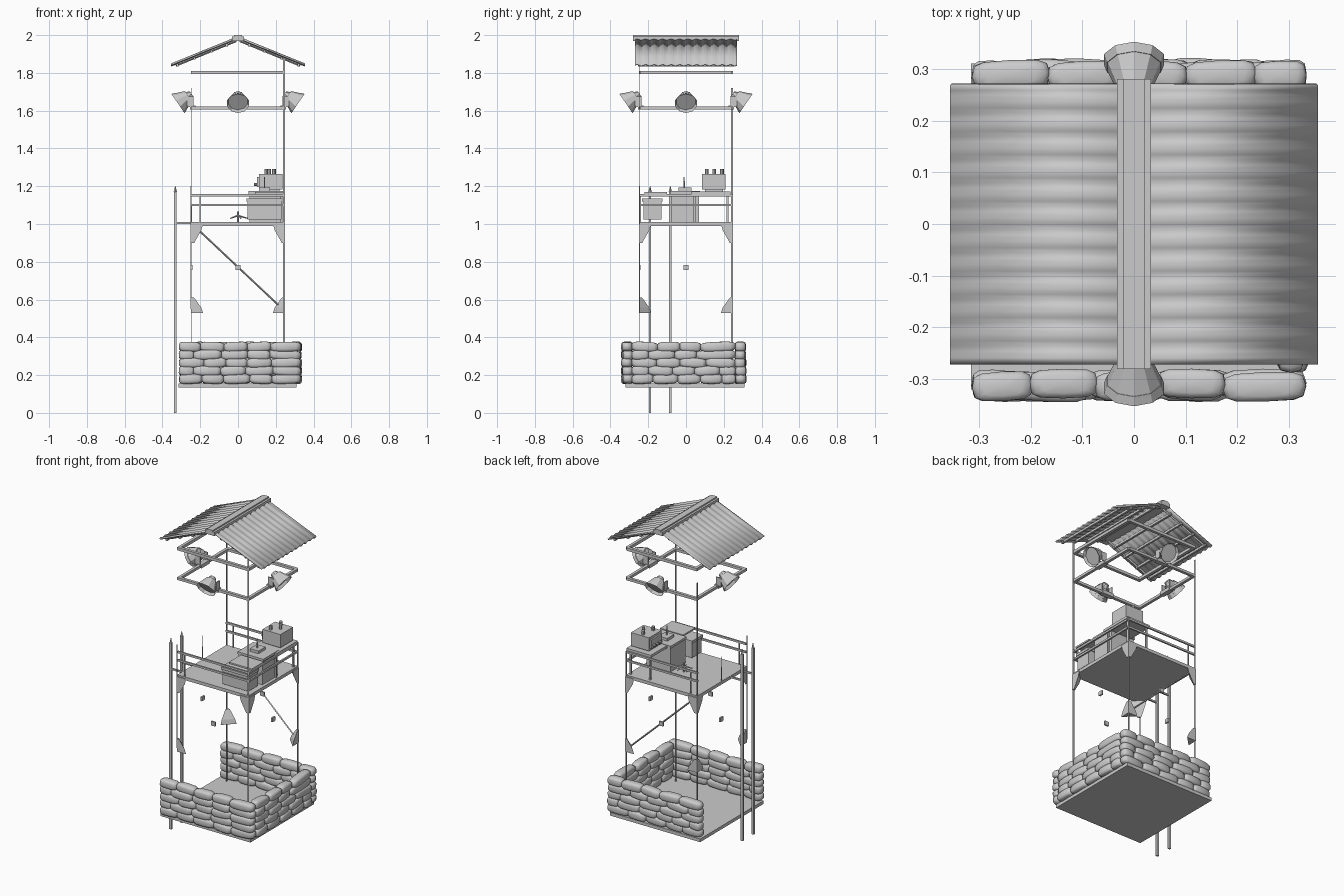
import bpy, bmesh, math, random
from mathutils import Vector, Matrix

if "Cube" in bpy.data.objects:
    bpy.data.objects.remove(bpy.data.objects["Cube"])

random.seed(4)


def finish(name, bm, smooth=False):
    bmesh.ops.recalc_face_normals(bm, faces=bm.faces)
    me = bpy.data.meshes.new(name)
    bm.to_mesh(me)
    bm.free()
    ob = bpy.data.objects.new(name, me)
    bpy.context.collection.objects.link(ob)
    if smooth:
        for p in me.polygons:
            p.use_smooth = True
    return ob


def add_box(bm, x0, x1, y0, y1, z0, z1):
    m = Matrix.Translation(((x0 + x1) / 2, (y0 + y1) / 2, (z0 + z1) / 2))
    bmesh.ops.create_cube(bm, size=1, matrix=m @ Matrix.Diagonal((x1 - x0, y1 - y0, z1 - z0, 1)))


def boxes(name, *specs):
    bm = bmesh.new()
    for s in specs:
        add_box(bm, *s)
    return finish(name, bm)


def add_tube(bm, a, b, r1, r2=None, sides=6):
    a, b = Vector(a), Vector(b)
    d = b - a
    m = Matrix.Translation((a + b) / 2) @ d.to_track_quat('Z', 'Y').to_matrix().to_4x4()
    return bmesh.ops.create_cone(bm, cap_ends=True, segments=sides, radius1=r1,
                                 radius2=r1 if r2 is None else r2, depth=d.length, matrix=m)


def square_frame(name, z, t, e=0.24):
    w = 0.009
    boxes(name, *[(-e - w, e, s * e - w, s * e + w, z - t, z + t) for s in (-1, 1)],
          *[(s * e - w, s * e + w, -e, e, z - t, z + t) for s in (-1, 1)])


# base slab
boxes("base_slab", (-0.315, 0.31, -0.32, 0.31, 0.135, 0.155))


# sandbag walls on front, back and right; left side stays open
def add_bag(bm, centre, length, along_y):
    new = bmesh.ops.create_uvsphere(bm, u_segments=12, v_segments=7, radius=1)["verts"]
    yaw = random.uniform(-0.06, 0.06) + (math.pi / 2 if along_y else 0)
    rot = Matrix.Rotation(yaw, 3, 'Z') @ Matrix.Rotation(random.uniform(-0.06, 0.06), 3, 'Y')
    for v in new:
        c = Vector([math.copysign(abs(q) ** 0.55, q) for q in v.co])
        v.co = rot @ Vector((c.x * length / 2, c.y * 0.029, c.z * 0.0265)) + Vector(centre)


def bag_wall(name, fixed, lo, hi, along_y):
    bm = bmesh.new()
    for row in range(5):
        p = lo
        first = row % 2
        z = 0.18 + row * 0.0425
        while p < hi - 0.02:
            ln = random.uniform(0.11, 0.15) * (0.6 if first else 1)
            first = 0
            if hi - p - ln < 0.06:
                ln = hi - p
            f = fixed + random.uniform(-0.004, 0.004)
            mid = p + ln / 2
            add_bag(bm, (f, mid, z) if along_y else (mid, f, z), ln + 0.008, along_y)
            p += ln
    finish(name, bm, True)


bag_wall("sandbags_front", -0.312, -0.31, 0.33, False)
bag_wall("sandbags_back", 0.288, -0.31, 0.33, False)
bag_wall("sandbags_right", 0.307, -0.285, 0.26, True)

# thin corner posts
boxes("corner_posts", (0.238, 0.248, -0.247, -0.243, 0.155, 1.88),
      (-0.25, -0.247, 0.238, 0.248, 0.155, 1.72),
      (-0.2515, -0.2485, -0.248, -0.244, 0.55, 1.2),
      (0.243, 0.246, 0.238, 0.248, 0.155, 1.16))

# ladder rails and the arms tying them to the platform
bm = bmesh.new()
for y in (-0.19, -0.083):
    add_box(bm, -0.34, -0.325, y - 0.006, y + 0.006, 0, 1.17)
    add_tube(bm, (-0.332, y, 1.17), (-0.332, y, 1.2), 0.009, 0.001, 4)
    add_box(bm, -0.34, -0.245, y - 0.005, y + 0.005, 1.0, 1.01)
finish("ladder", bm)

# corner gussets under the platform and at the lower joint
bm = bmesh.new()
for sx, sy in ((-1, -1), (1, -1), (-1, 1), (1, 1)):
    levels = [(1.0, 0.90)]
    if (sx, sy) != (1, -1):
        levels.append((0.53, 0.61))
    for zw, zt in levels:
        zm = zw + (zt - zw) * 0.35
        pts = [(0, 0, zw), (0.065, 0, zw), (0, 0.065, zw), (0, 0, zt), (0.018, 0, zt),
               (0, 0.018, zt), (0.055, 0, zm), (0, 0.055, zm)]
        vs = [bm.verts.new((sx * (0.25 - x), sy * (0.25 - y), z)) for x, y, z in pts]
        bmesh.ops.convex_hull(bm, input=vs)
finish("corner_gussets", bm)

# back brace and joint plates on every side
bm = bmesh.new()
add_tube(bm, (-0.2, 0.245, 0.96), (0.215, 0.245, 0.57), 0.005, sides=4)
for s in (-1, 1):
    add_box(bm, -0.014, 0.014, s * 0.245 - 0.005, s * 0.245 + 0.005, 0.757, 0.783)
    add_box(bm, s * 0.245 - 0.005, s * 0.245 + 0.005, -0.014, 0.014, 0.757, 0.783)
finish("brace_and_plates", bm)

# platform deck
boxes("platform", (-0.25, 0.245, -0.245, 0.245, 0.99, 1.01))

# railings on front, back and right, with uprights
rails = []
for z in (1.10, 1.152):
    rails += [(-0.25, 0.25, s * 0.24 - 0.005, s * 0.24 + 0.005, z - 0.006, z + 0.006) for s in (-1, 1)]
    rails.append((0.236, 0.246, -0.24, 0.24, z - 0.006, z + 0.006))
rails += [(-0.204, -0.198, s * 0.24 - 0.003, s * 0.24 + 0.003, 1.01, 1.15) for s in (-1, 1)]
boxes("railings", *rails)
bm = bmesh.new()
add_tube(bm, (-0.247, 0, 1.0), (-0.247, 0, 1.2), 0.004, 0.0005, 4)
finish("left_spike", bm)

# tall crate with lid
boxes("tall_crate", (0.06, 0.225, -0.08, 0.068, 1.01, 1.16), (0.055, 0.235, -0.085, 0.073, 1.16, 1.175),
      (0.11, 0.17, -0.04, 0.03, 1.175, 1.192))
bm = bmesh.new()
add_tube(bm, (0.14, -0.01, 1.19), (0.14, -0.01, 1.25), 0.004, 0.003)
finish("crate_handle", bm)

# small supply box
boxes("supply_box", (0.05, 0.23, -0.225, -0.13, 1.025, 1.12), (0.045, 0.235, -0.232, -0.125, 1.118, 1.134),
      (0.09, 0.25, -0.22, -0.1, 1.16, 1.17))

# table with legs
boxes("table", (0.08, 0.25, 0.03, 0.235, 1.157, 1.173),
      *[(x, x + 0.01, y, y + 0.01, 1.01, 1.157) for x in (0.09, 0.225) for y in (0.04, 0.215)])

# radio set with knobs
boxes("radio", (0.11, 0.235, 0.085, 0.21, 1.182, 1.265), (0.1, 0.11, 0.095, 0.2, 1.195, 1.25),
      (0.125, 0.22, 0.1, 0.195, 1.173, 1.182))
bm = bmesh.new()
for x, y in ((0.15, 0.11), (0.19, 0.15), (0.165, 0.19)):
    add_tube(bm, (x, y, 1.265), (x, y, 1.29), 0.01, sides=8)
for y in (0.12, 0.15, 0.18):
    add_tube(bm, (0.085, y, 1.21), (0.1, y, 1.21), 0.008, sides=8)
finish("radio_knobs", bm)

# star-shaped stool base
bm = bmesh.new()
for i in range(5):
    a = i * math.tau / 5
    add_tube(bm, (0, 0.02, 1.045), (0.05 * math.cos(a), 0.02 + 0.05 * math.sin(a), 1.03), 0.005, 0.003, 4)
add_tube(bm, (0, 0.02, 1.01), (0, 0.02, 1.065), 0.006)
finish("stool_base", bm)

# lamp frame and roof frame
square_frame("lamp_frame", 1.615, 0.008)
square_frame("roof_frame", 1.802, 0.009)

# four floodlights, one per side, tilted outward and down
for i, side in enumerate(("right", "back", "left", "front")):
    bm = bmesh.new()
    add_tube(bm, (0.262, 0, 1.676), (0.318, 0, 1.638), 0.033, 0.061, 10)
    bm.faces.ensure_lookup_table()
    rim = max(bm.faces, key=lambda f: f.calc_center_median().x if len(f.verts) == 10 else -1)
    bmesh.ops.inset_region(bm, faces=[rim], thickness=0.006)
    bmesh.ops.translate(bm, verts=rim.verts, vec=(-0.015, 0, 0.01))
    add_tube(bm, (0.245, 0, 1.688), (0.263, 0, 1.675), 0.018, 0.028, 8)
    for s in (-1, 1):
        add_box(bm, 0.236, 0.27, s * 0.036 - 0.003, s * 0.036 + 0.003, 1.62, 1.675)
    add_box(bm, 0.225, 0.255, -0.04, 0.04, 1.605, 1.627)
    bmesh.ops.rotate(bm, verts=bm.verts, cent=(0, 0, 0), matrix=Matrix.Rotation(i * math.pi / 2, 3, 'Z'))
    finish("floodlight_" + side, bm)

# corrugated roof sheets
for s, side in ((-1, "left"), (1, "right")):
    bm = bmesh.new()
    rows = []
    n = 48
    for i in range(n + 1):
        y = -0.27 + 0.54 * i / n
        w = 0.004 * math.sin(i * math.pi / 2)
        rows.append([bm.verts.new((s * x, y, z + w)) for x, z in ((0.005, 1.984), (0.354, 1.842))])
    for a, b in zip(rows, rows[1:]):
        bm.faces.new((a[0], a[1], b[1], b[0]))
    ob = finish("roof_sheet_" + side, bm, True)
    mod = ob.modifiers.new("thickness", 'SOLIDIFY')
    mod.thickness = 0.008
    mod.offset = 0

# purlins and rafters under the sheets
bm = bmesh.new()
for s in (-1, 1):
    for x in (0.06, 0.14, 0.23, 0.32):
        z = 1.984 - 0.407 * x
        add_box(bm, s * x - 0.006, s * x + 0.006, -0.255, 0.255, z - 0.019, z - 0.005)
    for y in (-0.24, 0.24):
        add_tube(bm, (s * 0.01, y, 1.97), (s * 0.33, y, 1.84), 0.007, sides=4)
finish("roof_supports", bm)

# ridge cap
boxes("ridge_cap", (-0.033, 0.033, -0.28, 0.28, 1.968, 1.992), (-0.02, 0.02, -0.28, 0.28, 1.992, 2.0))
